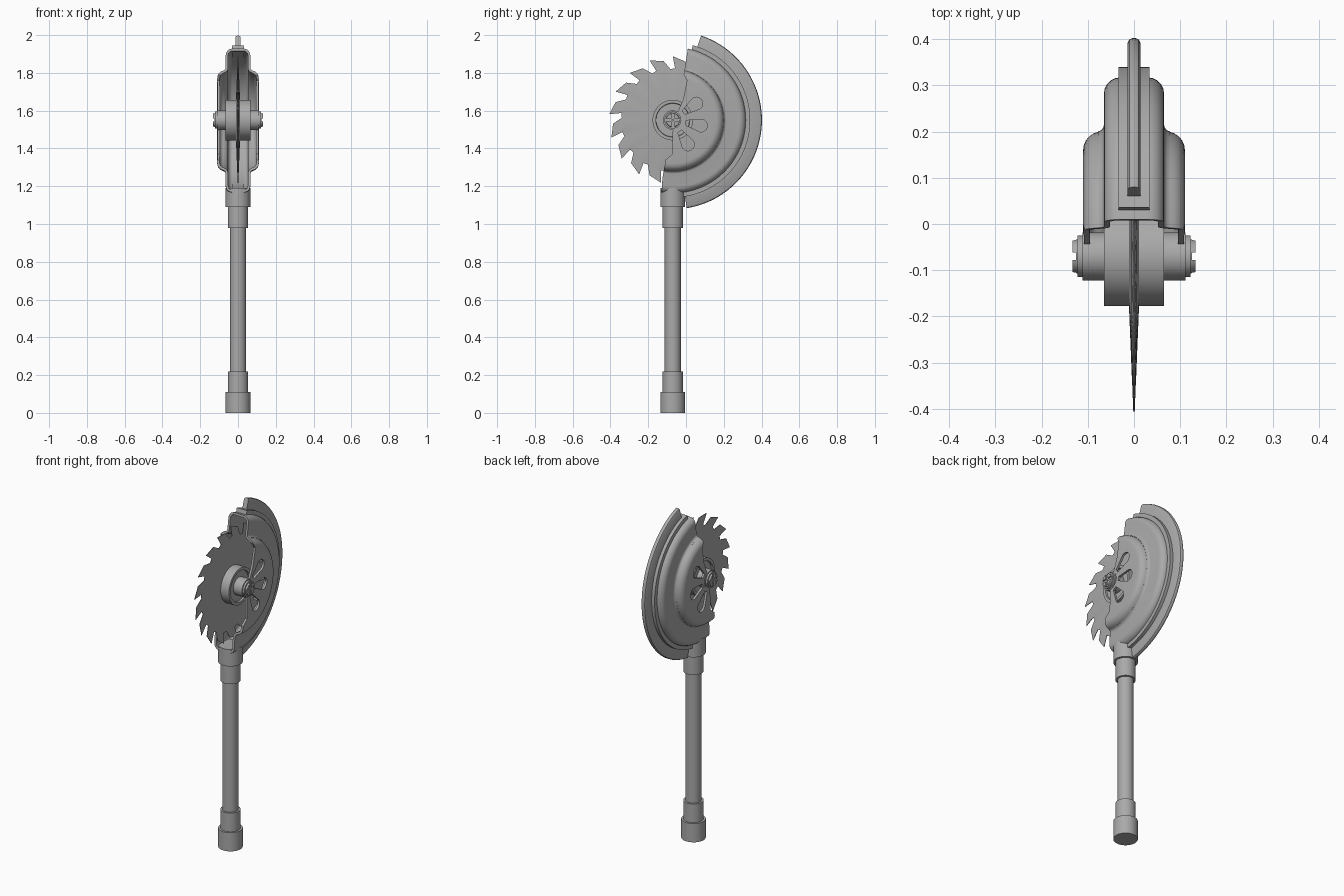
import bpy, bmesh
from math import sin, cos, pi, radians, tau

if "Cube" in bpy.data.objects:
    bpy.data.objects.remove(bpy.data.objects["Cube"])

AY, AZ = -0.07, 1.55          # blade axle position
metal = bpy.data.materials.new("grey metal")
GREY = (0.4, 0.4, 0.4, 1)
metal.use_nodes = True
metal.diffuse_color = GREY
metal.node_tree.nodes["Principled BSDF"].inputs["Base Color"].default_value = GREY


def finish(name, bm, smooth=True):
    bmesh.ops.recalc_face_normals(bm, faces=bm.faces)
    mesh = bpy.data.meshes.new(name)
    bm.to_mesh(mesh)
    bm.free()
    obj = bpy.data.objects.new(name, mesh)
    bpy.context.collection.objects.link(obj)
    mesh.materials.append(metal)
    if smooth:
        shade(obj)
    return obj


def shade(obj):
    bpy.ops.object.select_all(action="DESELECT")
    obj.select_set(True)
    bpy.context.view_layer.objects.active = obj
    bpy.ops.object.shade_smooth_by_angle(angle=radians(32))


def sweep(name, section, start=0, end=360, segments=72, smooth=True):
    """Turn a closed (x, radius) section about the axle."""
    bm = bmesh.new()
    full = end - start >= 360
    rings = []
    for i in range(segments if full else segments + 1):
        a = radians(start + (end - start) * i / segments)
        rings.append([bm.verts.new((x, AY + r * cos(a), AZ + r * sin(a))) for x, r in section])
    n = len(section)
    for i in range(segments):
        p, q = rings[i], rings[(i + 1) % len(rings)]
        for j in range(n):
            k = (j + 1) % n
            bm.faces.new((p[j], p[k], q[k], q[j]))
    if not full:
        bm.faces.new(rings[0])
        bm.faces.new(rings[-1])
    return finish(name, bm, smooth)


def prism(name, outline, x0, x1):
    """Extrude a (y, z) outline along x as a hidden cutter."""
    bm = bmesh.new()
    a = [bm.verts.new((x0, y, z)) for y, z in outline]
    b = [bm.verts.new((x1, y, z)) for y, z in outline]
    bm.faces.new(a)
    bm.faces.new(b)
    for i in range(len(a)):
        j = (i + 1) % len(a)
        bm.faces.new((a[i], a[j], b[j], b[i]))
    obj = finish(name, bm, False)
    obj.hide_render = True
    return obj


def cut(obj, cutters):
    for c in cutters:
        mod = obj.modifiers.new("cut", "BOOLEAN")
        mod.operation, mod.solver, mod.object = "DIFFERENCE", "EXACT", c
    bpy.context.view_layer.update()
    mesh = bpy.data.meshes.new_from_object(obj.evaluated_get(bpy.context.evaluated_depsgraph_get()))
    obj.modifiers.clear()
    obj.data = mesh
    for c in cutters:
        bpy.data.objects.remove(c)
    shade(obj)


# Handle: stacked cylinders
def tube(name, r, z0, z1):
    bm = bmesh.new()
    bmesh.ops.create_cone(bm, cap_ends=True, segments=32, radius1=r, radius2=r, depth=z1 - z0)
    bmesh.ops.translate(bm, verts=bm.verts, vec=(0, AY, (z0 + z1) / 2))
    finish(name, bm)


tube("end_cap", 0.066, 0, 0.11)
tube("grip_collar", 0.054, 0.11, 0.22)
tube("handle_pole", 0.043, 0.2, 1.0)
tube("upper_collar", 0.054, 0.98, 1.09)
tube("guard_socket", 0.066, 1.09, 1.19)


# Guard housing: a hollow stepped shell around the rear half of the blade
def arc(cx, cr, rad, a0, a1, steps=5):
    return [(cx + rad * cos(radians(a0 + (a1 - a0) * i / steps)),
             cr + rad * sin(radians(a0 + (a1 - a0) * i / steps))) for i in range(steps + 1)]


T = 0.013
outer = ([(0.108, 0.035)] + arc(0.07, 0.23, 0.04, 0, 80) + arc(0.08, 0.285, 0.015, 260, 180, 3)
         + arc(0.03, 0.352, 0.035, 0, 90))
inner = ([(0.108 - T, 0.035)] + arc(0.07, 0.23, 0.04 - T, 0, 80) + arc(0.08, 0.285, 0.015 + T, 260, 180, 3)
         + arc(0.03, 0.352, 0.035 - T, 0, 90))


def mirrored(pts):
    return pts + [(-x, r) for x, r in reversed(pts)]


housing = sweep("guard_housing", mirrored(outer) + mirrored(inner)[::-1], segments=80, smooth=False)

front_edge = [(-1, 2.2), (0.015, 2.2), (0.01, 1.93), (-0.012, 1.79), (0.005, 1.76), (-0.015, 1.66),
              (-0.05, 1.58), (-0.07, 1.5), (-0.072, 1.37), (-0.108, 1.34), (-0.125, 1.24), (-0.14, 1.0), (-1, 1.0)]
cutters = [prism("front_cutter", front_edge, -0.3, 0.3)]

# Teardrop windows on both sides of the housing
for side in (-1, 1):
    for angle in (35, -11, -58):
        a = radians(angle)
        drop = [(0.07, 0.012)] + [(0.152 + 0.034 * sin(t * pi / 10), 0.034 * cos(t * pi / 10))
                                  for t in range(0, 11)] + [(0.07, -0.012)]
        outline = [(AY + u * cos(a) - v * sin(a), AZ + u * sin(a) + v * cos(a)) for u, v in drop]
        cutters.append(prism("window_cutter", outline, side * 0.08, side * 0.2))
cut(housing, cutters)

# Rim flange and fin along the back of the guard
sweep("rim_flange", mirrored([(0.033, 0.37), (0.033, 0.41)]), -82, 75, 56)
sweep("rim_fin", mirrored([(0.014, 0.375), (0.014, 0.462), (0.01, 0.469), (0.004, 0.472)]), -81, 71.5, 56)

# Hub drum, axle and slotted bolt ends
sweep("hub_drum", mirrored([(0.055, 0.01), (0.055, 0.088), (0.065, 0.09), (0.065, 0.107)]))
axle = sweep("axle_bolt", mirrored([(0.133, 0.004), (0.133, 0.035), (0.122, 0.037), (0.122, 0.045),
                                    (0.111, 0.045), (0.111, 0.052), (0.04, 0.052), (0.04, 0.004)]),
             segments=40, smooth=False)
slot = [(AY - 0.06, AZ - 0.008), (AY + 0.06, AZ - 0.008), (AY + 0.06, AZ + 0.008), (AY - 0.06, AZ + 0.008)]
cross = [(AY + z - AZ, AZ + y - AY) for y, z in slot]
cut(axle, [prism("slot_cutter", o, s * 0.125, s * 0.2) for s in (-1, 1) for o in (slot, cross)])

# Saw blade: thin disc that thins outward, with leaning teeth
TEETH = 17
tooth = [(0, 0.27), (0.3, 0.317), (0.88, 0.338), (0.76, 0.275)]
bm = bmesh.new()


def blade_ring(x, radius=None):
    ring = []
    for t in range(TEETH):
        for i, (frac, r) in enumerate(tooth):
            f, rr = (frac, r) if radius is None else (i / 4, radius)
            a = (t + f + 0.12) * tau / TEETH + radians(90)
            ring.append(bm.verts.new((x, AY + rr * cos(a), AZ + rr * sin(a))))
    return ring


rings = [blade_ring(0.012, 0.08), blade_ring(0.005, 0.255), blade_ring(0.0015),
         blade_ring(-0.0015), blade_ring(-0.005, 0.255), blade_ring(-0.012, 0.08)]
for p, q in zip(rings, rings[1:]):
    for i in range(len(p)):
        j = (i + 1) % len(p)
        bm.faces.new((p[i], p[j], q[j], q[i]))
bm.faces.new(rings[0])
bm.faces.new(rings[-1])
finish("saw_blade", bm)
